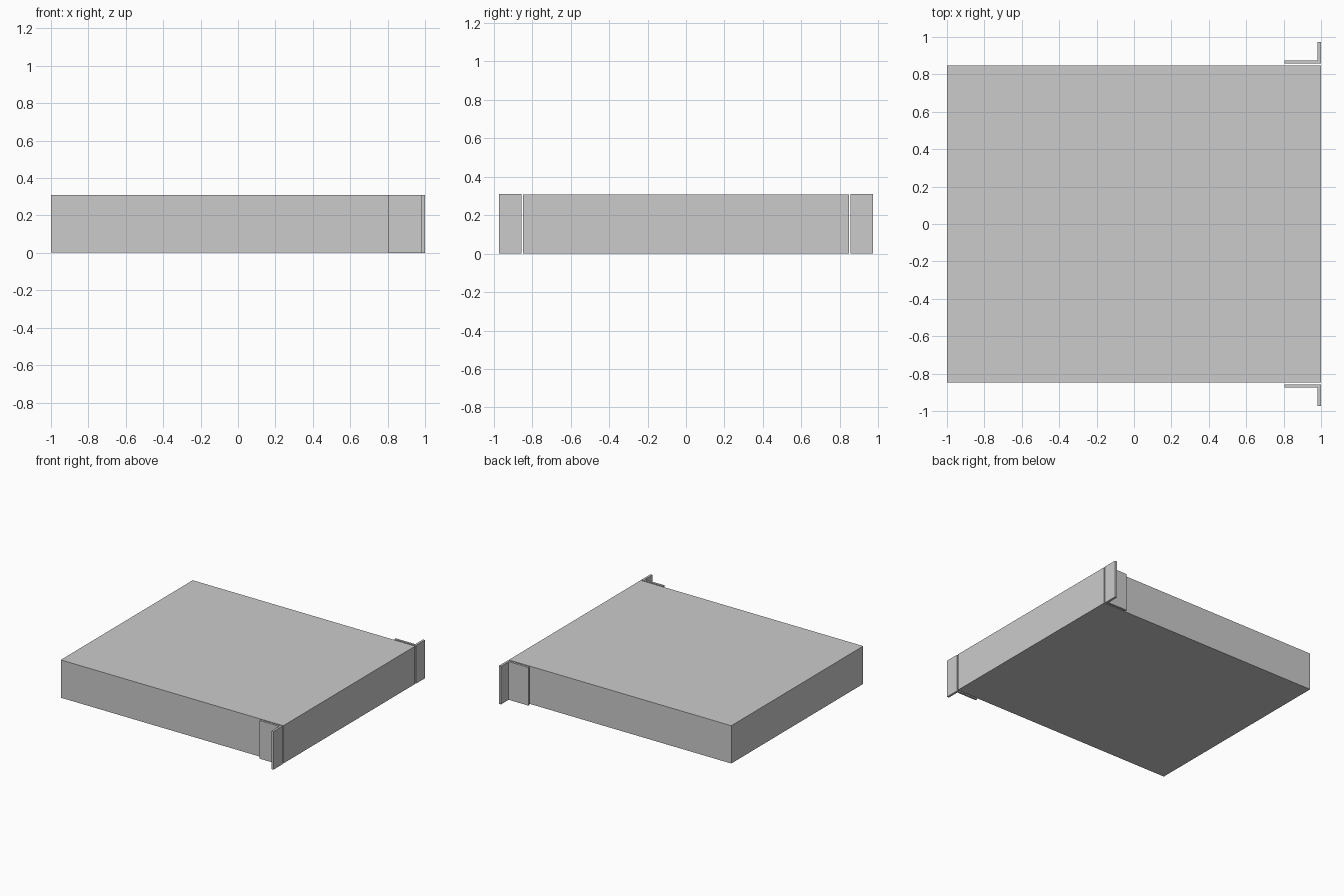
import bpy, bmesh

if "Cube" in bpy.data.objects:
    bpy.data.objects.remove(bpy.data.objects["Cube"])

grey = bpy.data.materials.new("light_grey_metal")
grey.diffuse_color = (0.6, 0.6, 0.6, 1)
grey.use_nodes = True
grey.node_tree.nodes["Principled BSDF"].inputs["Base Color"].default_value = grey.diffuse_color


def prism(name, outline, z0, z1):
    """Extrude a flat xy outline upward from z0 to z1."""
    bm = bmesh.new()
    face = bm.faces.new([bm.verts.new((x, y, z0)) for x, y in outline])
    ext = bmesh.ops.extrude_face_region(bm, geom=[face])
    verts = [v for v in ext["geom"] if isinstance(v, bmesh.types.BMVert)]
    bmesh.ops.translate(bm, verts=verts, vec=(0, 0, z1 - z0))
    bmesh.ops.recalc_face_normals(bm, faces=bm.faces)
    mesh = bpy.data.meshes.new(name)
    bm.to_mesh(mesh)
    bm.free()
    mesh.materials.append(grey)
    obj = bpy.data.objects.new(name, mesh)
    bpy.context.collection.objects.link(obj)
    return obj


# Chassis box
W = 0.847
prism("chassis", [(-1, -W), (1, -W), (1, W), (-1, W)], 0.002, 0.309)

# L-shaped mounting brackets, one on each side with a thin gap to the chassis
ear = [(0.805, 0.857), (1, 0.857), (1, 0.972), (0.982, 0.972),
       (0.982, 0.874), (0.805, 0.874)]
for name, side in (("left_bracket", 1), ("right_bracket", -1)):
    prism(name, [(x, y * side) for x, y in ear], 0, 0.31)
